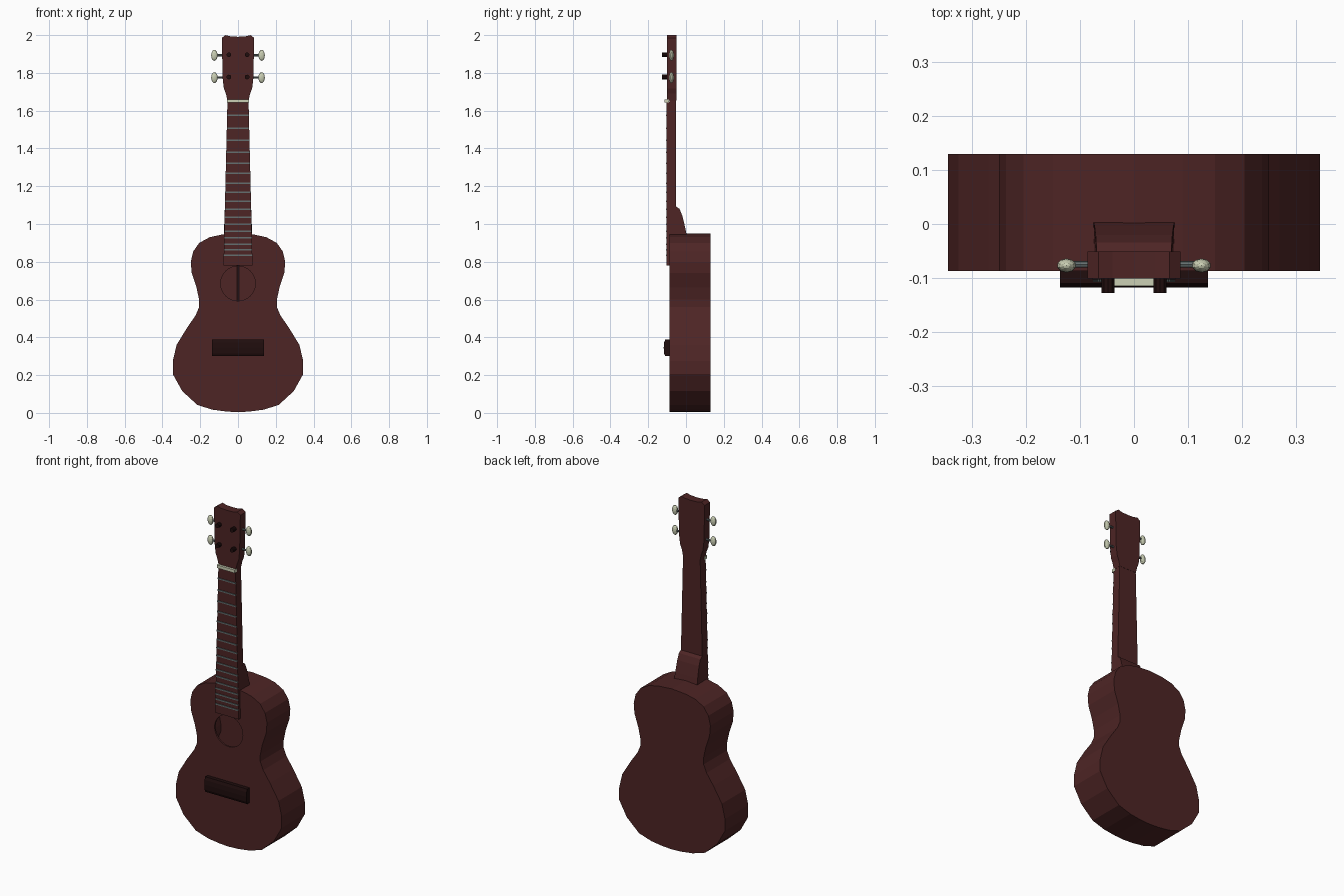
import bpy, bmesh, math
from mathutils import Matrix

if "Cube" in bpy.data.objects:
    bpy.data.objects.remove(bpy.data.objects["Cube"])


def mat(name, rgb):
    m = bpy.data.materials.new(name)
    m.diffuse_color = (*rgb, 1)
    m.use_nodes = True
    m.node_tree.nodes["Principled BSDF"].inputs["Base Color"].default_value = m.diffuse_color
    return m


WOOD = mat("red_brown_wood", (0.075, 0.018, 0.018))
DARK = mat("dark_wood", (0.014, 0.004, 0.004))
CREAM = mat("cream", (0.60, 0.63, 0.46))
METAL = mat("grey_metal", (0.13, 0.16, 0.16))


def finish(bm, name, material):
    bmesh.ops.recalc_face_normals(bm, faces=bm.faces[:])
    me = bpy.data.meshes.new(name)
    bm.to_mesh(me)
    bm.free()
    me.materials.append(material)
    ob = bpy.data.objects.new(name, me)
    bpy.context.collection.objects.link(ob)
    return ob


def mirrored(half):
    """Right half outline, bottom to top, to a closed symmetric loop."""
    return half + [(-x, z) for x, z in reversed(half) if x > 0]


def loop(bm, pts, y):
    return [bm.verts.new((x, y, z)) for x, z in pts]


def bridge(bm, a, b):
    for i in range(len(a)):
        j = (i + 1) % len(a)
        bm.faces.new((a[i], a[j], b[j], b[i]))


def prism(name, pts, y0, y1, material):
    """Extrude an x/z outline along y."""
    bm = bmesh.new()
    a, b = loop(bm, pts, y0), loop(bm, pts, y1)
    bridge(bm, a, b)
    bm.faces.new(a)
    bm.faces.new(b)
    return finish(bm, name, material)


def side_prism(name, pts, w, material):
    """Extrude a y/z profile along x; w gives the half width at each point."""
    bm = bmesh.new()
    a = [bm.verts.new((-h, y, z)) for (y, z), h in zip(pts, w)]
    b = [bm.verts.new((h, y, z)) for (y, z), h in zip(pts, w)]
    bridge(bm, a, b)
    bm.faces.new(a)
    bm.faces.new(b)
    return finish(bm, name, material)


def box(name, x0, x1, y0, y1, z0, z1, material):
    return prism(name, [(x0, z0), (x1, z0), (x1, z1), (x0, z1)], y0, y1, material)


def cylinder(name, loc, r, length, axis, material, sides=10):
    bm = bmesh.new()
    rot = Matrix.Rotation(math.pi / 2, 4, axis)
    bmesh.ops.create_cone(bm, cap_ends=True, segments=sides, radius1=r, radius2=r,
                          depth=length, matrix=Matrix.Translation(loc) @ rot)
    return finish(bm, name, material)


# Hollow body with a round sound hole
half = [(0, 0.004), (0.06, 0.007), (0.135, 0.017), (0.215, 0.042), (0.295, 0.115),
        (0.345, 0.205), (0.345, 0.275), (0.325, 0.36), (0.27, 0.45), (0.225, 0.515),
        (0.206, 0.56), (0.206, 0.60), (0.22, 0.665), (0.245, 0.74), (0.25, 0.80),
        (0.237, 0.855), (0.205, 0.90), (0.15, 0.93), (0.09, 0.943), (0, 0.95)]
outer = mirrored(half)
inner = [(x * 0.93, 0.48 + (z - 0.48) * 0.96) for x, z in outer]
hole = [(0.092 * math.cos(t * math.tau / 32), 0.685 + 0.092 * math.sin(t * math.tau / 32))
        for t in range(32)]
bm = bmesh.new()
of, ob_ = loop(bm, outer, -0.087), loop(bm, outer, 0.13)
nf, nb = loop(bm, inner, -0.077), loop(bm, inner, 0.115)
hf, hb = loop(bm, hole, -0.087), loop(bm, hole, -0.077)
bridge(bm, of, ob_)
bridge(bm, nf, nb)
bridge(bm, hf, hb)
bm.faces.new(ob_)
bm.faces.new(nb)
for big, small in ((of, hf), (nf, hb)):
    edges = []
    for ring in (big, small):
        edges += [bm.edges.get((ring[i], ring[i - 1])) for i in range(len(ring))]
    bmesh.ops.triangle_fill(bm, edges=edges, use_beauty=True, normal=(0, -1, 0))
finish(bm, "body", WOOD)

# Seam strip on the inside of the back
box("inside_strip", -0.008, 0.008, 0.108, 0.116, 0.1, 0.85, DARK)


# Neck and fingerboard
def neck_width(z):
    return 0.077 - (z - 0.78) / (1.645 - 0.78) * 0.021


def taper(z0, z1):
    a, b = neck_width(z0), neck_width(z1)
    return [(-a, z0), (a, z0), (b, z1), (-b, z1)]


prism("neck", taper(0.94, 1.66), -0.087, -0.052, WOOD)
prism("fingerboard", taper(0.78, 1.645), -0.103, -0.087, WOOD)

# Heel where the neck meets the body
side_prism("heel", [(-0.06, 0.94), (0.004, 0.94), (-0.004, 0.98), (-0.02, 1.045),
                    (-0.034, 1.08), (-0.052, 1.092), (-0.06, 1.092)],
           [0.073, 0.075, 0.073, 0.071, 0.07, 0.0695, 0.0695], WOOD)

# Frets at equal-tempered spacing
for n in range(1, 18):
    z = 1.65 - 1.305 * (1 - 2 ** (-n / 12))
    w = neck_width(z)
    box("fret", -w, w, -0.107, -0.10, z - 0.004, z + 0.004, METAL)

# Nut
box("nut", -0.058, 0.058, -0.115, -0.09, 1.642, 1.66, CREAM)

# Headstock
prism("headstock", mirrored([(0, 1.655), (0.056, 1.655), (0.064, 1.69), (0.075, 1.718),
                             (0.081, 1.77), (0.086, 1.985), (0.066, 2.0), (0.04, 1.993),
                             (0, 1.991)]), -0.101, -0.051, WOOD)

# Tuners: post, shaft and button
for s in (-1, 1):
    for z in (1.775, 1.893):
        cylinder("tuner_post", (s * 0.048, -0.1, z + 0.003), 0.0125, 0.055, 'X', DARK)
        cylinder("tuner_shaft", (s * 0.097, -0.075, z), 0.006, 0.04, 'Y', METAL, 8)
        bm = bmesh.new()
        bmesh.ops.create_uvsphere(bm, u_segments=10, v_segments=8, radius=1)
        bmesh.ops.scale(bm, vec=(0.018, 0.013, 0.029), verts=bm.verts[:])
        bmesh.ops.translate(bm, vec=(s * 0.125, -0.077, z), verts=bm.verts[:])
        finish(bm, "tuner_button", CREAM)

# Bridge with a gently rounded front
side_prism("bridge", [(-0.08, 0.3), (-0.110, 0.3), (-0.116, 0.315), (-0.118, 0.345),
                      (-0.116, 0.372), (-0.110, 0.388), (-0.08, 0.388)], [0.137] * 7, DARK)
